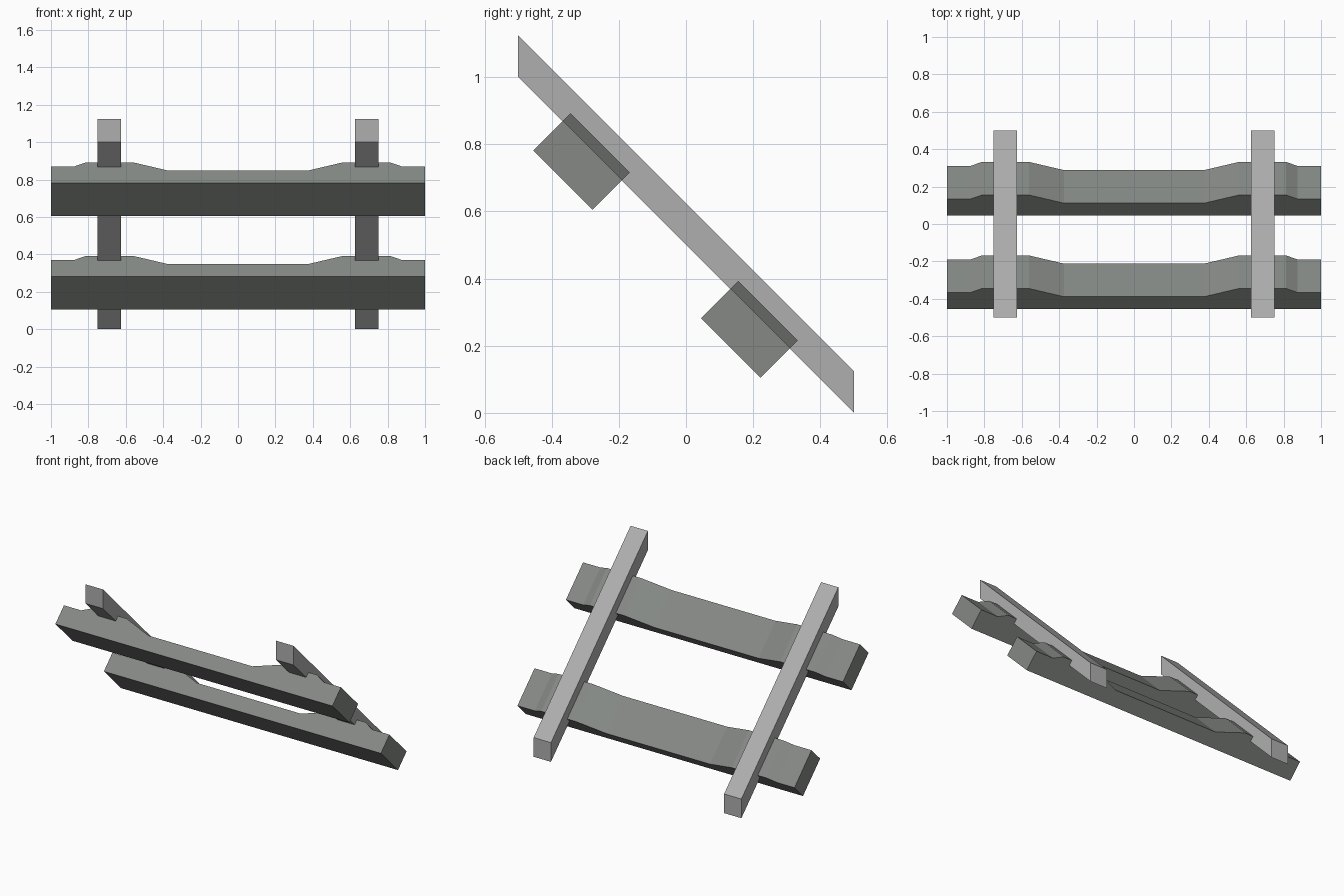
import bpy, bmesh
from mathutils import Vector

if "Cube" in bpy.data.objects:
    bpy.data.objects.remove(bpy.data.objects["Cube"])


def material(name, rgb):
    m = bpy.data.materials.new(name)
    m.diffuse_color = (*rgb, 1)
    m.use_nodes = True
    m.node_tree.nodes["Principled BSDF"].inputs["Base Color"].default_value = m.diffuse_color
    return m


rail_grey = material("light_grey", (0.43, 0.43, 0.43))
sleeper_grey = material("stone_grey", (0.235, 0.25, 0.235))


def prism(name, points, sweep, mat):
    """Extrude a closed flat profile along a vector."""
    bm = bmesh.new()
    face = bm.faces.new([bm.verts.new(p) for p in points])
    ext = bmesh.ops.extrude_face_region(bm, geom=[face], use_keep_orig=True)
    moved = [v for v in ext["geom"] if isinstance(v, bmesh.types.BMVert)]
    bmesh.ops.translate(bm, verts=moved, vec=sweep)
    bmesh.ops.recalc_face_normals(bm, faces=bm.faces)
    mesh = bpy.data.meshes.new(name)
    bm.to_mesh(mesh)
    bm.free()
    mesh.materials.append(mat)
    obj = bpy.data.objects.new(name, mesh)
    bpy.context.collection.objects.link(obj)


# Rails: sheared bars running down the 45 degree slope
rail = [(-0.5, 1.0), (-0.5, 1.125), (0.5, 0.125), (0.5, 0.0)]
for side, x in (("left", -0.75), ("right", 0.625)):
    prism(f"{side}_rail", [Vector((x, y, z)) for y, z in rail],
          Vector((0.125, 0, 0)), rail_grey)

# Sleepers: flat underneath, raised under the rails and dipped in the middle
up = Vector((0, 1, 1)).normalized()
down_slope = Vector((0, 1, -1)).normalized()
half = [(1, 0), (1, 0.125), (0.875, 0.125), (0.8125, 0.156),
        (0.5625, 0.156), (0.375, 0.094)]
profile = half + [(-x, h) for x, h in reversed(half)]
for name, y, z in (("upper", -0.455, 0.782), ("lower", 0.045, 0.282)):
    corner = Vector((0, y, z))
    prism(f"{name}_sleeper",
          [corner + Vector((x, 0, 0)) + up * h for x, h in profile],
          down_slope * 0.25, sleeper_grey)
